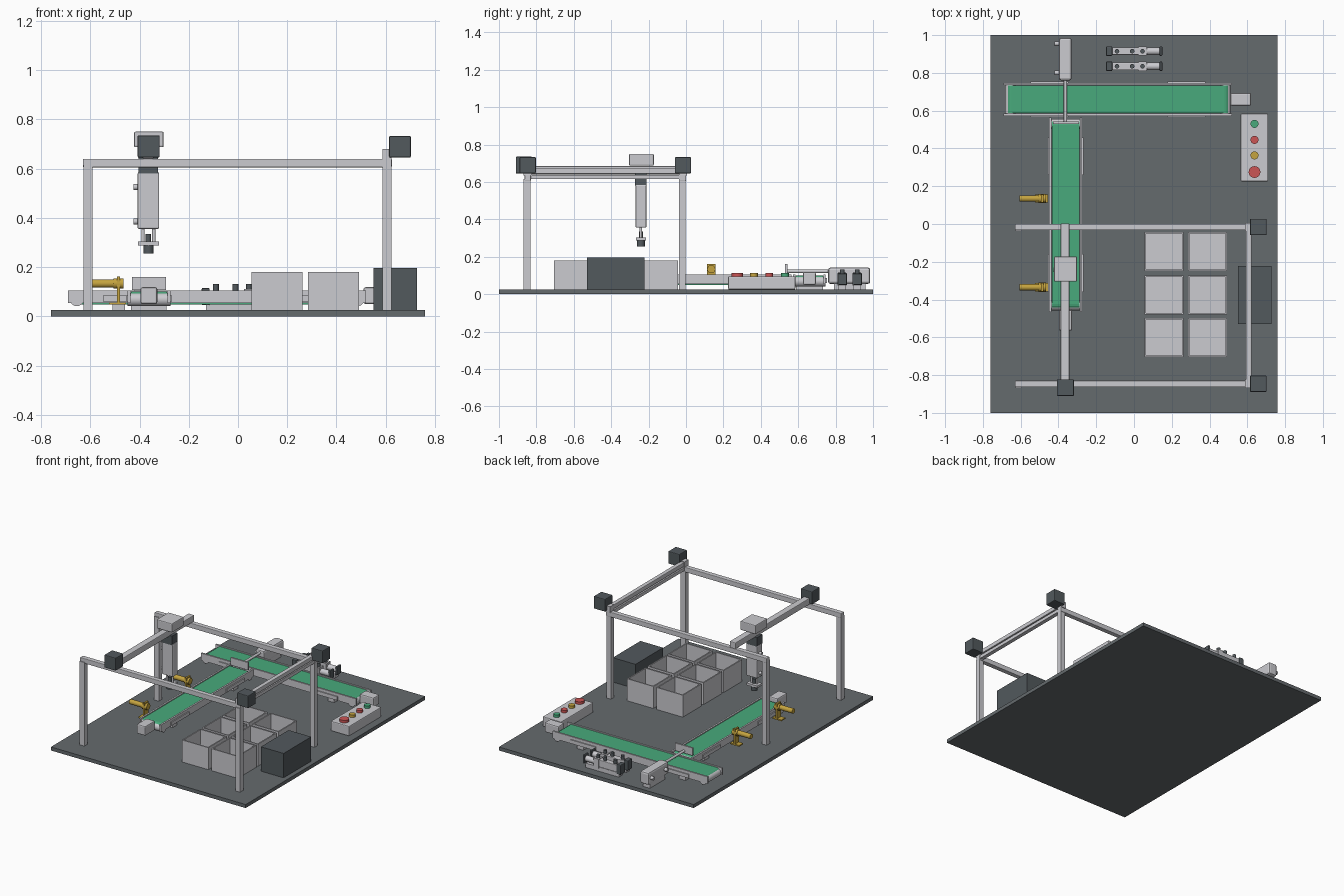
import bpy, bmesh, math
from mathutils import Matrix, Vector

if "Cube" in bpy.data.objects:
    bpy.data.objects.remove(bpy.data.objects["Cube"])


def material(name, rgb):
    m = bpy.data.materials.new(name)
    m.diffuse_color = (*rgb, 1)
    m.use_nodes = True
    m.node_tree.nodes["Principled BSDF"].inputs["Base Color"].default_value = m.diffuse_color
    return m


LIGHT = material("light_grey", (0.60, 0.60, 0.63))
BASE = material("base_grey", (0.13, 0.145, 0.155))
DARK = material("dark_grey", (0.085, 0.10, 0.11))
GREEN = material("belt_green", (0.065, 0.40, 0.20))
RED = material("button_red", (0.60, 0.09, 0.09))
YELLOW = material("sensor_yellow", (0.56, 0.37, 0.05))


def finish(name, bm, mat):
    bmesh.ops.recalc_face_normals(bm, faces=bm.faces)
    me = bpy.data.meshes.new(name)
    bm.to_mesh(me)
    bm.free()
    me.materials.append(mat)
    ob = bpy.data.objects.new(name, me)
    bpy.context.collection.objects.link(ob)
    return ob


def box(name, x, y, z, mat=LIGHT, bevel=0.0):
    """Box from (min, max) ranges."""
    bm = bmesh.new()
    bmesh.ops.create_cube(bm, size=1)
    for v in bm.verts:
        v.co = Vector([(r[0] + r[1]) / 2 + c * (r[1] - r[0]) for r, c in zip((x, y, z), v.co)])
    ob = finish(name, bm, mat)
    if bevel:
        b = ob.modifiers.new("bevel", 'BEVEL')
        b.width, b.segments = bevel, 2
    return ob


def rod(name, start, end, r, mat=LIGHT, sides=24):
    """Cylinder between two points."""
    a, b = Vector(start), Vector(end)
    bm = bmesh.new()
    rot = Vector((0, 0, 1)).rotation_difference(b - a).to_matrix().to_4x4()
    bmesh.ops.create_cone(bm, cap_ends=True, segments=sides, radius1=r, radius2=r,
                          depth=(b - a).length, matrix=Matrix.Translation((a + b) / 2) @ rot)
    for f in bm.faces:
        f.smooth = len(f.verts) == 4
    for e in bm.edges:
        e.smooth = all(len(f.verts) == 4 for f in e.link_faces)
    return finish(name, bm, mat)


def open_bin(name, x, y, z, wall=0.012):
    """Box with an inset top pushed down to leave an open container."""
    bm = bmesh.new()
    bmesh.ops.create_cube(bm, size=1)
    for v in bm.verts:
        v.co = Vector([(r[0] + r[1]) / 2 + c * (r[1] - r[0]) for r, c in zip((x, y, z), v.co)])
    bmesh.ops.recalc_face_normals(bm, faces=bm.faces)
    top = max(bm.faces, key=lambda f: f.calc_center_median().z)
    bmesh.ops.inset_region(bm, faces=[top], thickness=wall)
    inner = bmesh.ops.extrude_discrete_faces(bm, faces=[top])["faces"][0]
    for v in inner.verts:
        v.co.z = z[0] + wall
    return finish(name, bm, LIGHT)


def conveyor(name, length, half_width, place):
    """Belt conveyor built along local x, then placed by a matrix."""
    h, w, r = length / 2, half_width, 0.026
    parts = []
    prof = []
    for side in (1, -1):
        for i in range(9):
            t = side * math.pi / 2 - math.pi * i / 8
            prof.append((side * (h - r - 0.015) + r * math.cos(t), 0.074 + r * math.sin(t)))
    bm = bmesh.new()
    f = bm.faces.new([bm.verts.new((px, -w + 0.014, pz)) for px, pz in prof])
    ext = bmesh.ops.extrude_face_region(bm, geom=[f])["geom"]
    for v in ext:
        if isinstance(v, bmesh.types.BMVert):
            v.co.y = w - 0.014
    parts.append(finish(name + "_belt", bm, GREEN))
    for s in (-1, 1):
        ys = sorted((s * (w - 0.012), s * w))
        parts.append(box(name + "_side_rail", (-h, h), ys, (0.055, 0.105)))
        ys = sorted((s * w, s * (w + 0.007)))
        for c in (-0.3, 0.3):
            parts.append(box(name + "_side_clamp", (c * length - 0.1, c * length + 0.1), ys, (0.06, 0.085)))
        c = s * (h - 0.035)
        parts.append(rod(name + "_roller", (c, -w, 0.068), (c, w, 0.068), 0.027))
        c = s * length * 0.33
        parts.append(box(name + "_foot", (c - 0.025, c + 0.025), (-w + 0.015, w - 0.015), (0.02, 0.055)))
    # Drive motor at the +x end
    parts.append(box(name + "_motor", (h - 0.01, h + 0.1), (-0.034, 0.034), (0.05, 0.118), LIGHT, 0.008))
    for p in parts:
        p.data.transform(place)


# Base plate
box("base_plate", (-0.76, 0.76), (-1, 1), (0, 0.025), BASE)

# Gantry frame: posts, long rails and cross beam with motors
for y in (-0.85, -0.02):
    for x in (-0.61, 0.606):
        box("frame_post", (x - 0.018, x + 0.018), (y - 0.018, y + 0.018), (0.025, 0.615))
    yr = y + 0.004
    box("long_rail", (-0.63, 0.625), (yr - 0.017, yr + 0.017), (0.605, 0.64), LIGHT, 0.004)
    box("rail_motor", (0.614, 0.702), (yr - 0.043, yr + 0.043), (0.645, 0.733), DARK, 0.005)
    box("motor_mount", (0.588, 0.624), (yr - 0.022, yr + 0.022), (0.635, 0.68))
box("drive_beam", (0.592, 0.622), (-0.85, 0), (0.645, 0.675), LIGHT, 0.004)
box("lower_beam", (0.592, 0.62), (-0.85, 0), (0.615, 0.638))
box("moving_beam", (-0.388, -0.342), (-0.87, 0.003), (0.64, 0.685), LIGHT, 0.005)
box("beam_motor", (-0.408, -0.318), (-0.91, -0.822), (0.645, 0.735), DARK, 0.005)

# Vertical pick unit
box("carriage_cap", (-0.423, -0.302), (-0.305, -0.172), (0.687, 0.75), LIGHT, 0.006)
box("carriage_bracket", (-0.405, -0.325), (-0.272, -0.212), (0.58, 0.645), DARK)
box("lift_cylinder", (-0.408, -0.32), (-0.27, -0.212), (0.355, 0.585), LIGHT, 0.006)
for z in (0.525, 0.385):
    rod("air_fitting", (-0.425, -0.241, z), (-0.4, -0.241, z), 0.012)
for x in (-0.386, -0.342):
    rod("guide_rod", (x, -0.241, 0.295), (x, -0.241, 0.36), 0.007)
rod("piston_rod", (-0.364, -0.241, 0.28), (-0.364, -0.241, 0.335), 0.011, DARK)
box("tool_plate", (-0.406, -0.322), (-0.268, -0.214), (0.287, 0.303))
rod("suction_cup", (-0.364, -0.241, 0.255), (-0.364, -0.241, 0.287), 0.021, DARK)

# Conveyors: feed line along y, outfeed line along x
conveyor("feed_conveyor", 1.03, 0.087,
         Matrix.Translation((-0.362, 0.05, 0)) @ Matrix.Rotation(-math.pi / 2, 4, 'Z'))
conveyor("outfeed_conveyor", 1.21, 0.087, Matrix.Translation((-0.085, 0.66, 0)))

# Pusher cylinder that reaches across the outfeed belt
box("pusher_body", (-0.397, -0.33), (0.76, 0.985), (0.055, 0.142), LIGHT, 0.012)
box("pusher_foot", (-0.39, -0.337), (0.79, 0.96), (0.025, 0.06))
rod("pusher_rod", (-0.363, 0.54, 0.122), (-0.363, 0.77, 0.122), 0.009)
box("pusher_plate", (-0.43, -0.292), (0.53, 0.542), (0.107, 0.16))
for y in (0.80, 0.955):
    rod("pusher_fitting", (-0.42, y, 0.1), (-0.39, y, 0.1), 0.012)

# Air valves
for y in (0.835, 0.915):
    box("valve_base", (-0.13, 0.13), (y - 0.02, y + 0.02), (0.025, 0.055))
    box("valve_body", (-0.12, 0.07), (y - 0.02, y + 0.02), (0.055, 0.105), LIGHT, 0.004)
    box("valve_end", (-0.148, -0.115), (y - 0.025, y + 0.025), (0.045, 0.115), DARK, 0.005)
    box("valve_collar", (0.025, 0.065), (y - 0.024, y + 0.024), (0.045, 0.11))
    rod("valve_coil", (0.065, y, 0.08), (0.135, y, 0.08), 0.02)
    box("valve_plug", (0.135, 0.15), (y - 0.025, y + 0.025), (0.05, 0.11), DARK, 0.005)
    for x in (-0.09, -0.01, 0.045):
        rod("valve_port", (x, y, 0.1), (x, y, 0.132), 0.012, DARK)

# Yellow part sensors beside the feed line
for y in (0.135, -0.335):
    rod("sensor_barrel", (-0.605, y, 0.133), (-0.49, y, 0.133), 0.017, YELLOW)
    rod("sensor_nut", (-0.505, y, 0.133), (-0.465, y, 0.133), 0.024, YELLOW, 6)
    box("sensor_bracket", (-0.492, -0.48), (y - 0.022, y + 0.022), (0.05, 0.162), YELLOW)
    box("sensor_bracket_foot", (-0.525, -0.455), (y - 0.022, y + 0.022), (0.048, 0.057), YELLOW)

# Storage bins
for i, x in enumerate((0.055, 0.285)):
    for y in (-0.25, -0.48, -0.705):
        open_bin("storage_bin", (x, x + 0.207), (y, y + 0.207), (0.025, 0.18))

# Control cabinet
box("control_cabinet", (0.55, 0.727), (-0.53, -0.222), (0.025, 0.197), DARK)

# Operator panel with push buttons
box("operator_panel", (0.565, 0.71), (0.225, 0.585), (0.025, 0.095), LIGHT, 0.006)
for y, r, mat in ((0.53, 0.021, GREEN), (0.445, 0.021, RED), (0.363, 0.021, YELLOW), (0.275, 0.031, RED)):
    rod("push_button", (0.638, y, 0.09), (0.638, y, 0.113), r, mat)
